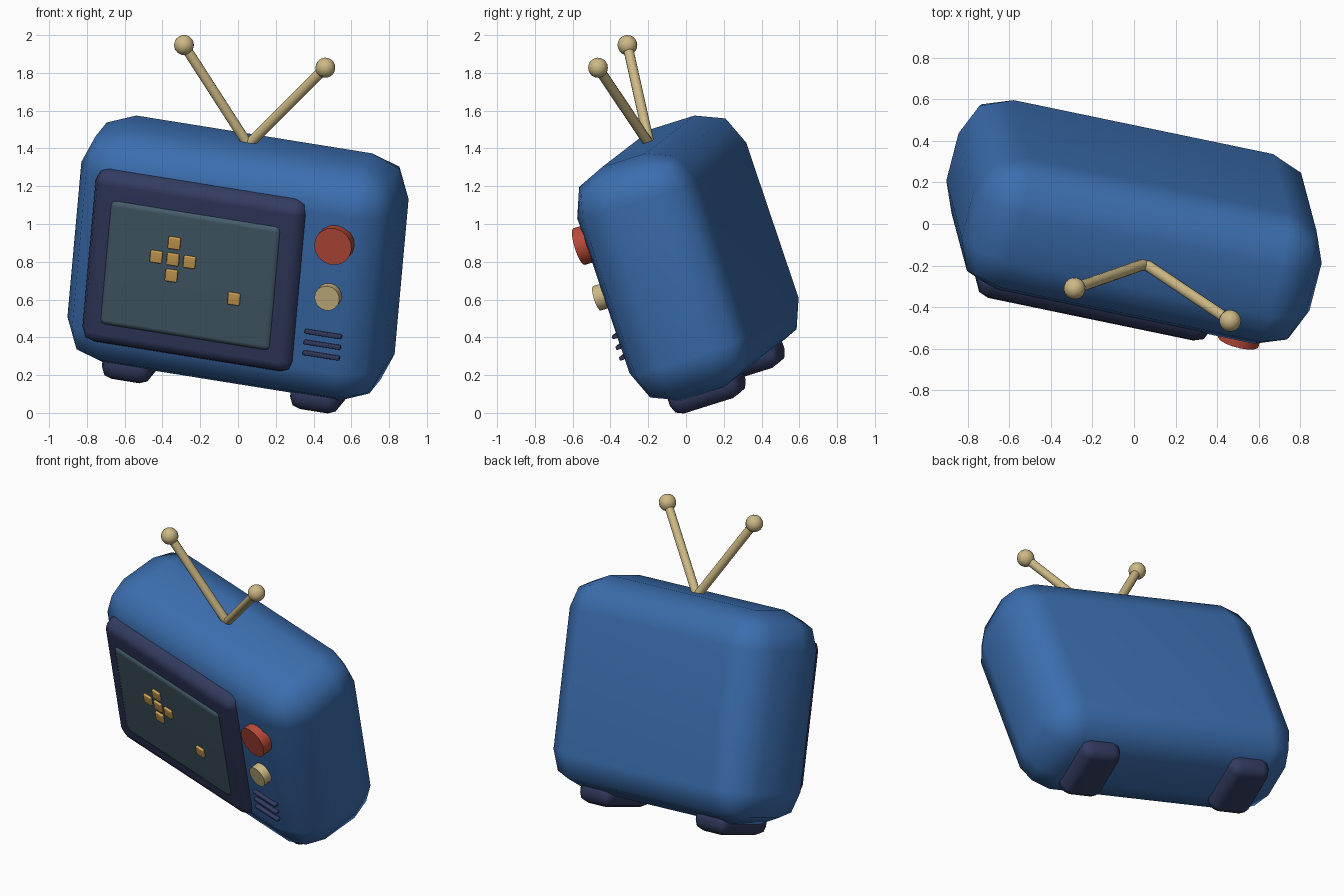
import bpy, bmesh, math
from mathutils import Matrix, Vector

cube = bpy.data.objects.get("Cube")
if cube:
    bpy.data.objects.remove(cube, do_unlink=True)

# Tilted pose of the whole set: local x = width, y = depth, z = height
side = Vector((0.967, -0.201, -0.155)).normalized()
up = Vector((0.082, -0.318, 0.945))
up = (up - side * up.dot(side)).normalized()
back = up.cross(side)
POSE = Matrix.Translation((0, 0.01, 0.82)) @ Matrix((side, back, up)).transposed().to_4x4()


def material(name, rgb):
    m = bpy.data.materials.new(name)
    m.use_nodes = True
    m.diffuse_color = (*rgb, 1)
    m.node_tree.nodes["Principled BSDF"].inputs["Base Color"].default_value = (*rgb, 1)
    return m


blue = material("cabinet blue", (0.044, 0.156, 0.429))
navy = material("dark navy", (0.033, 0.044, 0.117))
glass = material("screen grey green", (0.061, 0.109, 0.147))
gold = material("gold", (0.63, 0.366, 0.09))
cream = material("cream", (0.61, 0.485, 0.235))
red = material("red", (0.485, 0.07, 0.042))


def finish(name, bm, mat, weighted=False):
    mesh = bpy.data.meshes.new(name)
    bm.to_mesh(mesh)
    bm.free()
    mesh.materials.append(mat)
    obj = bpy.data.objects.new(name, mesh)
    bpy.context.collection.objects.link(obj)
    obj.matrix_world = POSE
    bpy.ops.object.select_all(action='DESELECT')
    obj.select_set(True)
    bpy.context.view_layer.objects.active = obj
    bpy.ops.object.shade_smooth_by_angle(angle=math.radians(50))
    if weighted:
        obj.modifiers.new("Flat faces", 'WEIGHTED_NORMAL')
    return obj


def box(name, centre, size, bevel, mat, segments=2):
    bm = bmesh.new()
    bmesh.ops.create_cube(bm, size=1, matrix=Matrix.Translation(centre) @ Matrix.Diagonal((*size, 1)))
    bmesh.ops.bevel(bm, geom=bm.edges[:], offset=bevel, segments=segments,
                    profile=0.5, affect='EDGES')
    return finish(name, bm, mat, True)


def rod(name, start, end, radius, mat, sides=16):
    start, end = Vector(start), Vector(end)
    axis = end - start
    turn = axis.to_track_quat('Z', 'Y').to_matrix().to_4x4()
    bm = bmesh.new()
    bmesh.ops.create_cone(bm, cap_ends=True, segments=sides, radius1=radius, radius2=radius,
                          depth=axis.length, matrix=Matrix.Translation((start + end) / 2) @ turn)
    return finish(name, bm, mat)


# Cabinet, screen surround and screen
box("cabinet", (0, 0, 0), (1.73, 0.686, 1.31), 0.22, blue)
box("screen_surround", (-0.155, -0.315, 0.006), (1.16, 0.16, 0.965), 0.07, navy)
box("screen", (-0.163, -0.37, -0.003), (0.94, 0.08, 0.706), 0.035, glass)

# Pixel cross and single pixel on the screen
STEP = 0.091
cross = [(0, 0), (-1, 0), (1, 0), (0, 1), (0, -1)]
spots = [(-0.261 + i * STEP, 0.077 + j * STEP) for i, j in cross] + [(0.088, -0.087)]
for n, (x, z) in enumerate(spots):
    box(f"screen_pixel_{n + 1}", (x, -0.415, z), (0.066, 0.02, 0.066), 0.005, gold, 1)

# Control knobs
rod("large_knob", (0.592, -0.33, 0.283), (0.592, -0.396, 0.283), 0.102, red)
rod("small_knob", (0.585, -0.33, -0.008), (0.585, -0.396, -0.008), 0.068, cream)

# Speaker bars
for n in range(3):
    box(f"speaker_bar_{n + 1}", (0.573, -0.35, -0.224 - 0.06 * n), (0.2, 0.03, 0.022), 0.006, navy)

# Feet and antennas, mirrored left and right
for label, s in (("left", 1), ("right", -1)):
    box(f"{label}_foot", (0.515 * s, -0.005, -0.65), (0.27, 0.4, 0.16), 0.06, navy)
    tip = Vector((0.387 * s, -0.037, 1.142))
    rod(f"{label}_antenna", (0, 0, 0.635), tip, 0.027, cream, 12)
    bm = bmesh.new()
    bmesh.ops.create_uvsphere(bm, u_segments=16, v_segments=10, radius=0.053,
                              matrix=Matrix.Translation(tip))
    finish(f"{label}_antenna_ball", bm, cream)
